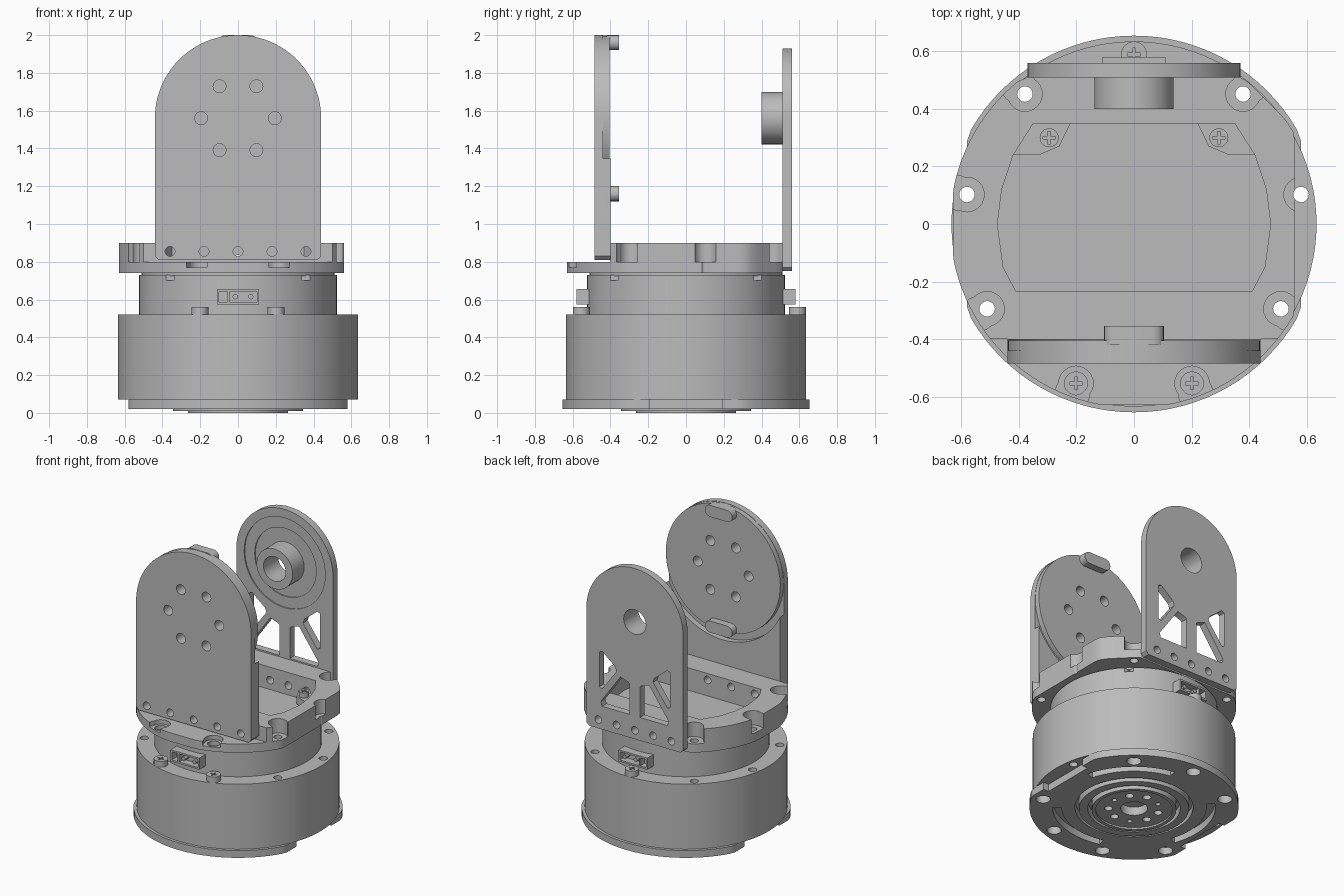
import bpy, bmesh
from math import sin, cos, pi, radians, hypot

if "Cube" in bpy.data.objects:
    bpy.data.objects.remove(bpy.data.objects["Cube"])

grey = bpy.data.materials.new("machined grey")
grey.use_nodes = True
COLOUR = (0.5, 0.5, 0.5, 1)
grey.diffuse_color = COLOUR
grey.node_tree.nodes["Principled BSDF"].inputs["Base Color"].default_value = COLOUR


def circle(r, cx=0, cy=0, n=32, start=0, end=360):
    """Points on a circle or, with start and end, on an arc."""
    steps = n if end - start >= 360 else n + 1
    angles = [radians(start + (end - start) * i / n) for i in range(steps)]
    return [(cx + r * cos(a), cy + r * sin(a)) for a in angles]


def rect(x0, x1, y0, y1):
    return [(x0, y0), (x1, y0), (x1, y1), (x0, y1)]


def mirror(points):
    return [(-x, y) for x, y in reversed(points)]


def prism(name, points, a, b, axis="Z"):
    """Extrude a flat outline from a to b along z or y."""
    bm = bmesh.new()
    def place(p, h):
        return (p[0], p[1], h) if axis == "Z" else (p[0], h, p[1])
    low, high = ([bm.verts.new(place(p, h)) for p in points] for h in (a, b))
    bm.faces.new(low)
    bm.faces.new(high)
    for i in range(len(points)):
        j = (i + 1) % len(points)
        bm.faces.new((low[i], low[j], high[j], high[i]))
    bmesh.ops.recalc_face_normals(bm, faces=bm.faces)
    mesh = bpy.data.meshes.new(name)
    bm.to_mesh(mesh)
    bm.free()
    mesh.materials.append(grey)
    obj = bpy.data.objects.new(name, mesh)
    bpy.context.collection.objects.link(obj)
    return obj


def cut(obj, points, a, b, axis="Z", operation="DIFFERENCE"):
    """Cut a prism out of a part, or fuse one on."""
    tool = prism("cutter", points, a, b, axis)
    tool.hide_render = True
    mod = obj.modifiers.new("cut", "BOOLEAN")
    mod.operation, mod.solver, mod.object = operation, "EXACT", tool
    bpy.context.view_layer.objects.active = obj
    bpy.ops.object.modifier_apply(modifier=mod.name)
    bpy.data.objects.remove(tool)


def screw(name, x, y, z, r=0.036):
    head = prism(name, circle(r, x, y, 24), z - 0.03, z + 0.035)
    for w, h in ((0.022, 0.005), (0.005, 0.022)):
        cut(head, rect(x - w, x + w, y - h, y + h), z + 0.018, z + 0.06)


# Nine bolt positions evenly spaced around the rim
BOLTS = circle(0.59, n=9, start=90, end=450)
SCREWED = (0, 4, 5)

# Motor housing with rim holes, and the narrower neck
housing = prism("motor_housing", circle(0.635, n=96), 0.07, 0.52)
for x, y in BOLTS:
    cut(housing, circle(0.027, x, y, 20), 0, 0.6)
neck = prism("motor_neck", circle(0.525, n=96), 0.515, 0.73)
for s in (-1, 1):
    for x in (-0.37, 0.37):
        cut(neck, rect(x - 0.03, x + 0.03, s * 0.45 - 0.09, s * 0.45 + 0.09), 0.7, 0.8)
prism("motor_cap", circle(0.51, n=96), 0.725, 0.745)
for i in SCREWED:
    screw("rim_screw", *BOLTS[i], 0.525, 0.045)

# Bottom flange with flat sides, curved slots and wide bolt holes
outline = [(max(-0.58, min(0.58, x)), y) for x, y in circle(0.655, n=96)]
flange = prism("bottom_flange", outline, 0.02, 0.07)
cut(flange, circle(0.37, n=64), 0, 0.1)
for s in (-1, 1):
    cut(flange, rect(*sorted((s * 0.54, s * 0.7)), -0.19, 0.19), 0, 0.1)
for start in (15, 135, 255):
    slot = circle(0.51, n=16, start=start, end=start + 65)
    slot += circle(0.455, n=16, start=start, end=start + 65)[::-1]
    cut(flange, slot, 0, 0.1)
for x, y in BOLTS:
    if abs(x) < 0.55:
        cut(flange, circle(0.045, x * 0.98, y * 0.98, 24), 0, 0.1)

# Rotating output hub under the housing: rings, bore and bolt circle
ring = prism("hub_outer_ring", circle(0.345, n=64), 0.01, 0.09)
cut(ring, circle(0.29, n=64), 0, 0.08)
hub = prism("output_hub", circle(0.265, n=64), 0, 0.09)
cut(hub, circle(0.24, n=64), -0.1, 0.012)
cut(hub, circle(0.085), -0.1, 0.07)
for i, (x, y) in enumerate(circle(0.16, n=9)):
    cut(hub, circle(0.026 if i % 3 else 0.016, x, y, 16), -0.1, 0.06)

# Cable sockets on the front and back of the neck
for name, s in (("front_socket", -1), ("back_socket", 1)):
    socket = prism(name, rect(-0.11, 0.11, 0.575, 0.655), s * 0.58, s * 0.48, "Y")
    for x0, x1 in ((-0.1, -0.055), (-0.045, 0.1)):
        cut(socket, rect(x0, x1, 0.587, 0.643), s * 0.6, s * 0.53, "Y")
    for x in (-0.015, 0.068):
        prism("socket_pin", circle(0.014, x, 0.615, 12), s * 0.575, s * 0.52, "Y")

# Yoke base: round in front, flat at the sides and back
PLANES = [(0, 0.56), (45, 0.63), (90, 0.51), (135, 0.64), (180, 0.63), (270, 0.63)]


def base_outline():
    points = []
    for i in range(120):
        a = 2 * pi * i / 120
        reach = [d / cos(a - radians(n)) for n, d in PLANES if cos(a - radians(n)) > 0.1]
        r = min(reach + [0.64])
        points.append((r * cos(a), r * sin(a)))
    return points


base = prism("yoke_base", base_outline(), 0.74, 0.90)
cut(base, rect(-1, 1, -1, -0.40), 0.80, 1)
half = [(0.41, -0.235), (0.455, -0.15), (0.475, 0), (0.46, 0.12), (0.42, 0.24), (0.35, 0.35)]
cut(base, half + mirror(half), 0.6, 1)
for i, (x, y) in enumerate(BOLTS):
    if i == 0:
        continue
    floor = 0.77 if i in SCREWED else 0.80
    for k in (1, 1.06):
        cut(base, circle(0.06, x * k, y * k, 24), floor, 1)
    cut(base, circle(0.04 if i in SCREWED else 0.027, x, y, 20), 0.6, 1)

# Corner tabs inside the yoke base, each with a screw
for s in (-1, 1):
    corner = [(0.22, 0.352), (0.26, 0.27), (0.33, 0.24), (0.42, 0.24), (0.36, 0.352)]
    prism("corner_tab", corner if s > 0 else mirror(corner), 0.742, 0.80)
    screw("corner_screw", s * 0.295, 0.30, 0.80, 0.033)

# Front plate: rounded top, crescent groove behind a raised disc
AXLE = 1.56
profile = [(-0.42, 0.81), (0.42, 0.81), (0.44, 0.83)]
profile += circle(0.44, 0, AXLE, 48, 0, 180) + [(-0.44, 0.83)]
front = prism("front_plate", profile, -0.485, -0.40, "Y")
cut(front, circle(0.49, 0, AXLE, 64), -0.44, -0.3, "Y")
cut(front, circle(0.438, 0, AXLE, 64), -0.45, -0.405, "Y", "UNION")
for x, z in circle(0.195, 0, AXLE, 6):
    cut(front, circle(0.034, x, z, 20), -0.6, -0.3, "Y")
for i in range(-2, 3):
    hole = circle(0.026, i * 0.18, 0.855, 20)
    cut(front, hole, -0.6, -0.3, "Y")
    cut(base, hole, -0.5, -0.2, "Y")

# Stop lugs on the inside of the front plate
for name, z in (("upper_lug", 1.96), ("lower_lug", 1.16)):
    lug = circle(0.04, 0.065, z, 8, -90, 90) + circle(0.04, -0.065, z, 8, 90, 270)
    prism(name, lug, -0.42, -0.355, "Y")

# Back plate: axle boss, stepped bearing face and truss windows
profile = [(-0.35, 0.75), (0.35, 0.75), (0.37, 0.77)]
profile += circle(0.37, 0, AXLE, 48, 0, 180) + [(-0.37, 0.77)]
back = prism("back_plate", profile, 0.51, 0.56, "Y")
cut(back, circle(0.31, 0, AXLE, 64), 0.4, 0.518, "Y")
cut(back, circle(0.235, 0, AXLE, 64), 0.4, 0.526, "Y")
cut(back, circle(0.138, 0, AXLE, 48), 0.40, 0.54, "Y", "UNION")
cut(back, circle(0.085, 0, AXLE, 32), 0.3, 0.7, "Y")
outer_window = [(0.27, 1.28), (0.27, 1.04), (0.25, 1.03), (0.14, 1.18), (0.15, 1.21), (0.25, 1.29)]
inner_window = [(0.04, 0.91), (0.25, 0.91), (0.26, 0.94), (0.11, 1.15), (0.05, 1.13), (0.04, 1.12)]
for window in (outer_window, inner_window):
    for shape in (window, mirror(window)):
        cut(back, shape, 0.4, 0.7, "Y")
for i in range(-2, 3):
    hole = circle(0.026, i * 0.14, 0.81, 20)
    cut(back, hole, 0.4, 0.7, "Y")
    cut(base, hole, 0.25, 0.7, "Y")

# Smooth the round walls while keeping edges crisp
for obj in bpy.context.scene.objects:
    obj.select_set(obj.type == "MESH")
bpy.context.view_layer.objects.active = base
bpy.ops.object.shade_smooth_by_angle(angle=radians(30))
